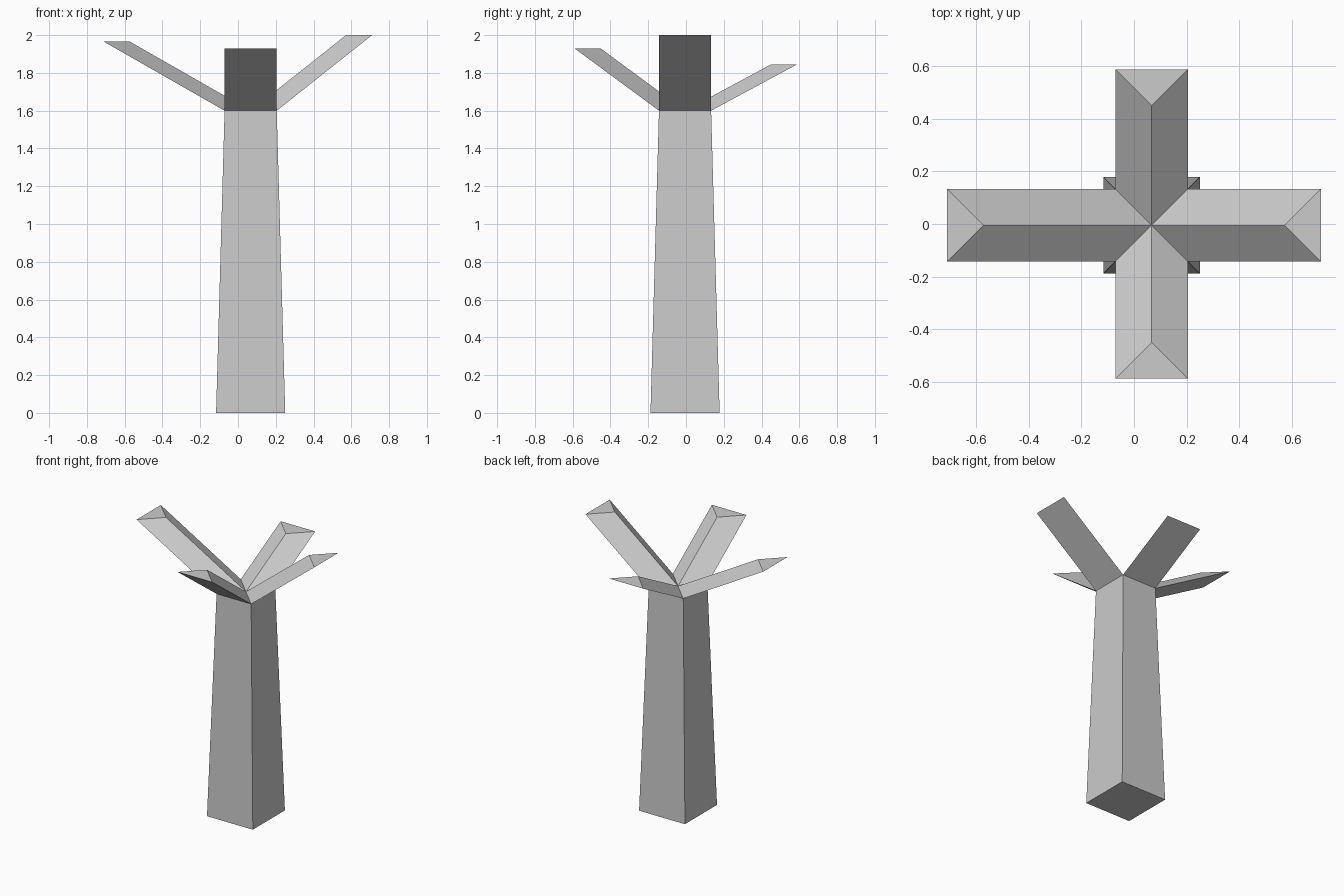
import bpy, bmesh
from mathutils import Vector

if "Cube" in bpy.data.objects:
    bpy.data.objects.remove(bpy.data.objects["Cube"])

CX, CY = 0.067, -0.005          # trunk axis
BASE, TOP, HEIGHT = 0.183, 0.138, 1.6

bm = bmesh.new()


def square(half, z):
    return [bm.verts.new((CX + sx * half, CY + sy * half, z))
            for sx, sy in ((-1, -1), (1, -1), (1, 1), (-1, 1))]


# Tapered square trunk with its top divided into four triangles
base, top = square(BASE, 0), square(TOP, HEIGHT)
hub = bm.verts.new((CX, CY, HEIGHT))
bm.faces.new(base[::-1])
for i in range(4):
    j = (i + 1) % 4
    bm.faces.new((base[i], base[j], top[j], top[i]))

# Each triangle is drawn out along its own slant: front, right, back, left
branches = [(0, -0.445, 0.328), (0.505, 0, 0.4), (0, 0.455, 0.245), (-0.639, 0, 0.365)]
for i, offset in enumerate(branches):
    root = [top[i], top[(i + 1) % 4], hub]
    tip = [bm.verts.new(v.co + Vector(offset)) for v in root]
    for k in range(3):
        n = (k + 1) % 3
        bm.faces.new((root[k], root[n], tip[n], tip[k]))
    bm.faces.new(tip)

bmesh.ops.recalc_face_normals(bm, faces=bm.faces[:])
mesh = bpy.data.meshes.new("tree_trunk_with_branches")
bm.to_mesh(mesh)
bm.free()
tree = bpy.data.objects.new("tree_trunk_with_branches", mesh)
bpy.context.collection.objects.link(tree)
